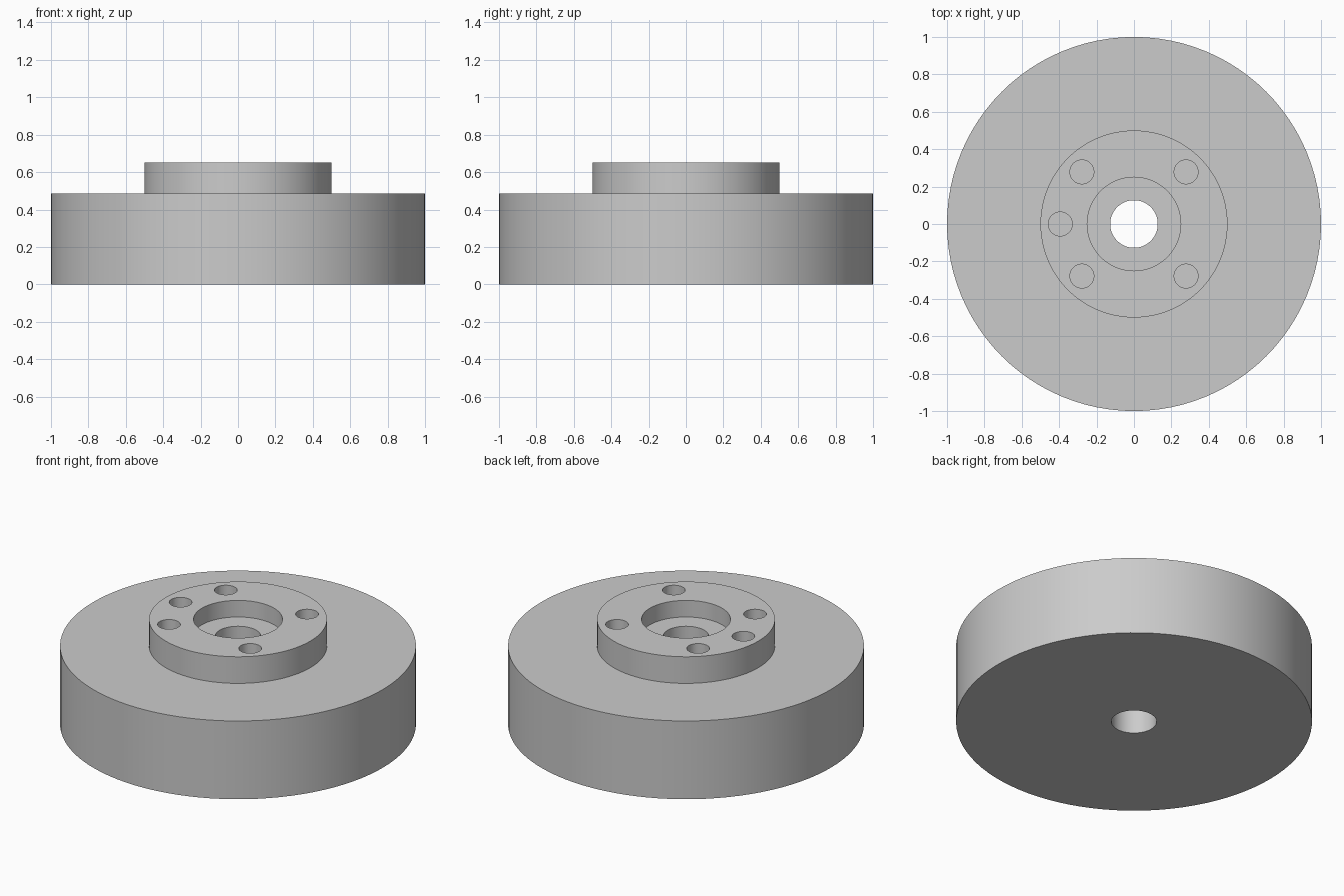
import bpy
import bmesh
from math import cos, sin, pi, radians
from mathutils import Vector

cube = bpy.data.objects.get("Cube")
if cube:
    bpy.data.objects.remove(cube, do_unlink=True)

SEGMENTS = 96
BODY_TOP, HUB_TOP, RECESS_FLOOR = 0.485, 0.65, 0.547
BOLT_CIRCLE, BOLT_RADIUS, BOLT_DEPTH = 0.394, 0.064, 0.2

steel = bpy.data.materials.new("grey_steel")
steel.use_nodes = True
steel.diffuse_color = (0.6, 0.6, 0.6, 1)
steel.node_tree.nodes["Principled BSDF"].inputs["Base Color"].default_value = steel.diffuse_color


def add_object(name, bm):
    bmesh.ops.recalc_face_normals(bm, faces=bm.faces)
    mesh = bpy.data.meshes.new(name)
    bm.to_mesh(mesh)
    bm.free()
    mesh.materials.append(steel)
    obj = bpy.data.objects.new(name, mesh)
    bpy.context.collection.objects.link(obj)
    return obj


# Wheel body, hub, recess and centre bore as one turned profile
profile = [(0.127, 0), (1, 0), (1, BODY_TOP), (0.5, BODY_TOP), (0.5, HUB_TOP),
           (0.25, HUB_TOP), (0.25, RECESS_FLOOR), (0.127, RECESS_FLOOR)]
bm = bmesh.new()
ring = [bm.verts.new((r, 0, z)) for r, z in profile]
edges = [bm.edges.new((v, ring[i - 1])) for i, v in enumerate(ring)]
bmesh.ops.spin(bm, geom=ring + edges, cent=(0, 0, 0), axis=(0, 0, 1),
               angle=2 * pi, steps=SEGMENTS)
bmesh.ops.remove_doubles(bm, verts=bm.verts, dist=0.0001)
wheel = add_object("hubbed_wheel", bm)

# Five blind bolt holes: four corners and one on the right
bm = bmesh.new()
for degrees in (45, 135, 180, 225, 315):
    a = radians(degrees)
    pin = bmesh.ops.create_cone(bm, cap_ends=True, segments=40, radius1=BOLT_RADIUS,
                                radius2=BOLT_RADIUS, depth=2 * BOLT_DEPTH)
    bmesh.ops.translate(bm, verts=pin["verts"],
                        vec=Vector((BOLT_CIRCLE * cos(a), BOLT_CIRCLE * sin(a), HUB_TOP)))
cutter = add_object("bolt_hole_cutter", bm)
cutter.hide_render = True

cut = wheel.modifiers.new("bolt_holes", "BOOLEAN")
cut.operation = "DIFFERENCE"
cut.solver = "EXACT"
cut.object = cutter

bpy.ops.object.select_all(action="DESELECT")
wheel.select_set(True)
bpy.context.view_layer.objects.active = wheel
bpy.ops.object.modifier_apply(modifier=cut.name)
bpy.data.objects.remove(cutter, do_unlink=True)
bpy.ops.object.shade_smooth_by_angle(angle=radians(30))
